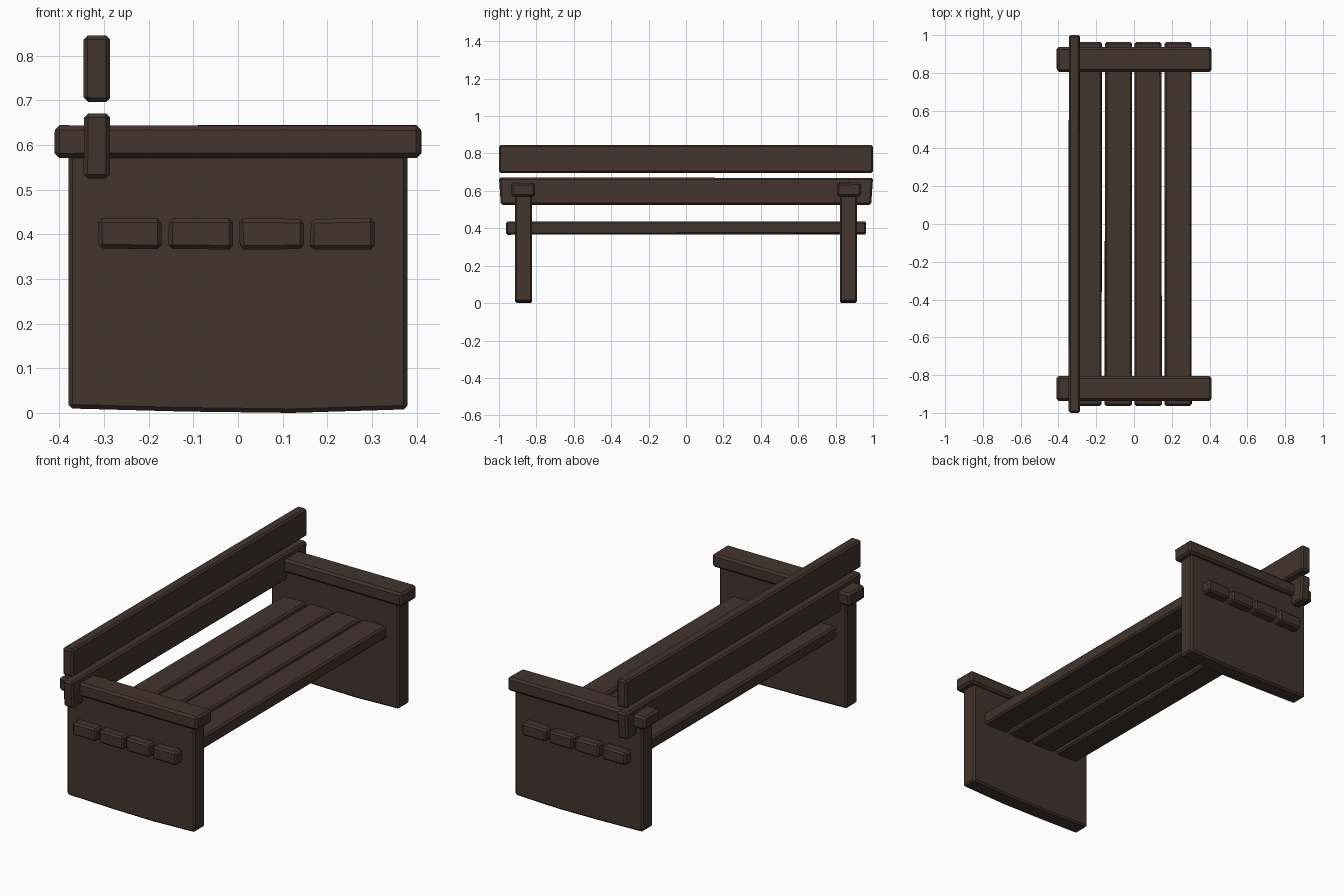
import bpy, bmesh, random

if "Cube" in bpy.data.objects:
    bpy.data.objects.remove(bpy.data.objects["Cube"])

random.seed(4)

wood = bpy.data.materials.new("dark_brown_wood")
wood.diffuse_color = (0.056, 0.035, 0.027, 1.0)
wood.use_nodes = True
wood.node_tree.nodes["Principled BSDF"].inputs["Base Color"].default_value = wood.diffuse_color


def finish(name, bm, bevel):
    """Turn a bmesh into a flat-shaded wooden part with chamfered edges."""
    bmesh.ops.recalc_face_normals(bm, faces=bm.faces)
    mesh = bpy.data.meshes.new(name)
    bm.to_mesh(mesh)
    bm.free()
    mesh.materials.append(wood)
    obj = bpy.data.objects.new(name, mesh)
    bpy.context.collection.objects.link(obj)
    mod = obj.modifiers.new("chamfer", 'BEVEL')
    mod.width = bevel
    mod.segments = 1
    mod.limit_method = 'ANGLE'
    return obj


def plank(name, x, y, z, bevel=0.009, wobble=0.004, taper=0.0):
    """Board spanning the given ranges, corners pulled in slightly for a hand-cut look."""
    bm = bmesh.new()
    bmesh.ops.create_cube(bm, size=1)
    for v in bm.verts:
        sx, sy, sz = (1 if c > 0 else -1 for c in v.co)
        v.co.x = x[sx > 0] - sx * random.uniform(0, wobble)
        v.co.y = y[sy > 0] - (sy * taper if sz < 0 else 0)
        v.co.z = z[sz > 0] - sz * random.uniform(0, wobble)
    return finish(name, bm, bevel)


# End panels with a gently bowed bottom edge
def end_panel(name, y0, y1):
    profile = [(-0.38, 0.01), (-0.12, 0.003), (0.12, 0.0), (0.38, 0.008),
               (0.38, 0.59), (-0.38, 0.59)]
    bm = bmesh.new()
    face = bm.faces.new([bm.verts.new((x, y0, z)) for x, z in profile])
    ext = bmesh.ops.extrude_face_region(bm, geom=[face])
    for v in ext["geom"]:
        if isinstance(v, bmesh.types.BMVert):
            v.co.y = y1
    finish(name, bm, 0.009)


for side, s in (("front", -1), ("back", 1)):
    end_panel(side + "_end_panel", *sorted((s * 0.823, s * 0.914)))
    plank(side + "_armrest", (-0.412, 0.412),
          sorted((s * 0.806, s * 0.936)), (0.57, 0.645), bevel=0.011)

# Seat slats, passing through both end panels
for i, x0 in enumerate((-0.316, -0.156, 0.001, 0.160)):
    plank(f"seat_slat_{i + 1}", (x0, x0 + 0.147), (-0.963, 0.963), (0.365, 0.437))

# Backrest rails
plank("lower_back_rail", (-0.346, -0.286), (-1, 1), (0.525, 0.671), wobble=0.002, taper=0.01)
plank("upper_back_rail", (-0.346, -0.286), (-1, 1), (0.695, 0.846), wobble=0.002)
